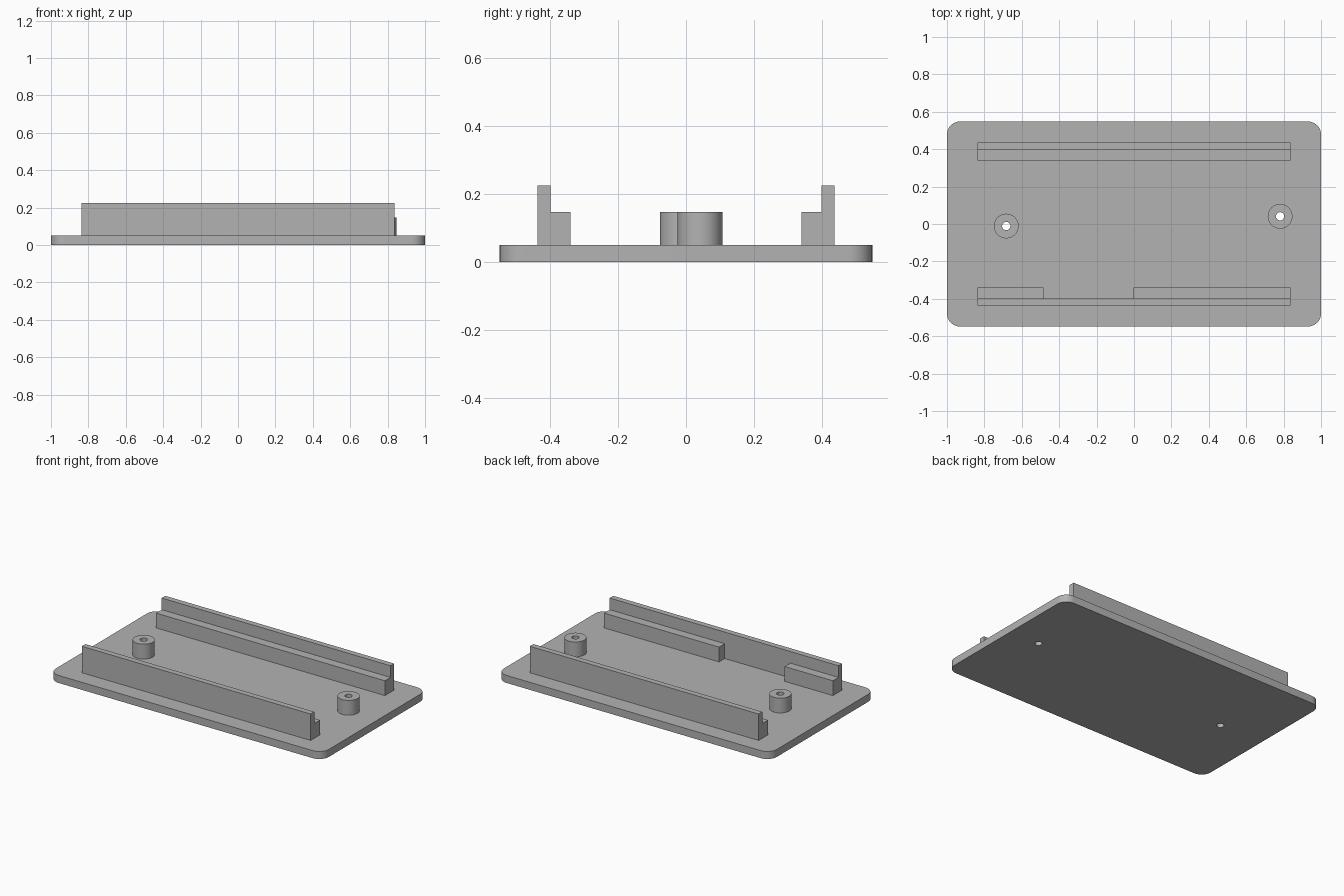
import bpy
import bmesh
import math
from mathutils import Vector

cube = bpy.data.objects.get("Cube")
if cube:
    bpy.data.objects.remove(cube, do_unlink=True)

PLATE_TOP = 0.05
LEDGE_TOP = 0.148
RAIL_TOP = 0.225
RAIL_END = 0.838

grey = bpy.data.materials.new("plain_grey")
grey.use_nodes = True
grey.diffuse_color = (0.45, 0.45, 0.45, 1)
grey.node_tree.nodes["Principled BSDF"].inputs["Base Color"].default_value = grey.diffuse_color


def prism(name, outline, sweep):
    """Sweep a flat outline of 3D points along a vector."""
    bm = bmesh.new()
    face = bm.faces.new([bm.verts.new(p) for p in outline])
    swept = bmesh.ops.extrude_face_region(bm, geom=[face])["geom"]
    verts = [v for v in swept if isinstance(v, bmesh.types.BMVert)]
    bmesh.ops.translate(bm, verts=verts, vec=Vector(sweep))
    bmesh.ops.recalc_face_normals(bm, faces=bm.faces[:])
    mesh = bpy.data.meshes.new(name)
    bm.to_mesh(mesh)
    bm.free()
    mesh.materials.append(grey)
    obj = bpy.data.objects.new(name, mesh)
    bpy.context.collection.objects.link(obj)
    return obj


def cylinder(name, x, y, radius, bottom, top, sides=48):
    angles = [math.tau * i / sides for i in range(sides)]
    ring = [(x + radius * math.cos(a), y + radius * math.sin(a), bottom) for a in angles]
    return prism(name, ring, (0, 0, top - bottom))


def select_only(obj):
    bpy.ops.object.select_all(action="DESELECT")
    obj.select_set(True)
    bpy.context.view_layer.objects.active = obj


def cut(obj, cutter):
    mod = obj.modifiers.new("cut", "BOOLEAN")
    mod.operation = "DIFFERENCE"
    mod.solver = "EXACT"
    mod.object = cutter
    select_only(obj)
    bpy.ops.object.modifier_apply(modifier=mod.name)


def smooth(obj):
    select_only(obj)
    bpy.ops.object.shade_smooth_by_angle(angle=math.radians(30))


# Base plate with rounded corners
half_x, half_y, corner, steps = 1.0, 0.548, 0.07, 10
outline = []
for quarter, (sx, sy) in enumerate([(1, 1), (-1, 1), (-1, -1), (1, -1)]):
    for i in range(steps + 1):
        a = math.pi / 2 * (quarter + i / steps)
        outline.append((sx * (half_x - corner) + corner * math.cos(a),
                        sy * (half_y - corner) + corner * math.sin(a), 0))
plate = prism("base_plate", outline, (0, 0, PLATE_TOP))

# Screw posts, each drilled through post and plate
for name, x, y in [("right_post", -0.683, -0.011), ("left_post", 0.781, 0.041)]:
    post = cylinder(name, x, y, 0.066, PLATE_TOP, LEDGE_TOP)
    drill = cylinder(name + "_drill", x, y, 0.022, -0.1, 0.3)
    cut(post, drill)
    cut(plate, drill)
    bpy.data.objects.remove(drill, do_unlink=True)
    smooth(post)
smooth(plate)

# Stepped rails along the front and back
inner, step, outer = 0.34, 0.399, 0.437
section = [(inner, PLATE_TOP), (outer, PLATE_TOP), (outer, RAIL_TOP),
           (step, RAIL_TOP), (step, LEDGE_TOP), (inner, LEDGE_TOP)]
rails = {}
for name, side in [("front_rail", -1), ("back_rail", 1)]:
    rails[name] = prism(name, [(-RAIL_END, side * y, z) for y, z in section],
                        (2 * RAIL_END, 0, 0))

# Gap in the front rail's ledge
gap_start, gap_end = -0.485, -0.004
gap = prism("ledge_gap", [(gap_start, -step, 0), (gap_end, -step, 0),
                          (gap_end, -0.2, 0), (gap_start, -0.2, 0)], (0, 0, 0.3))
cut(rails["front_rail"], gap)
bpy.data.objects.remove(gap, do_unlink=True)
